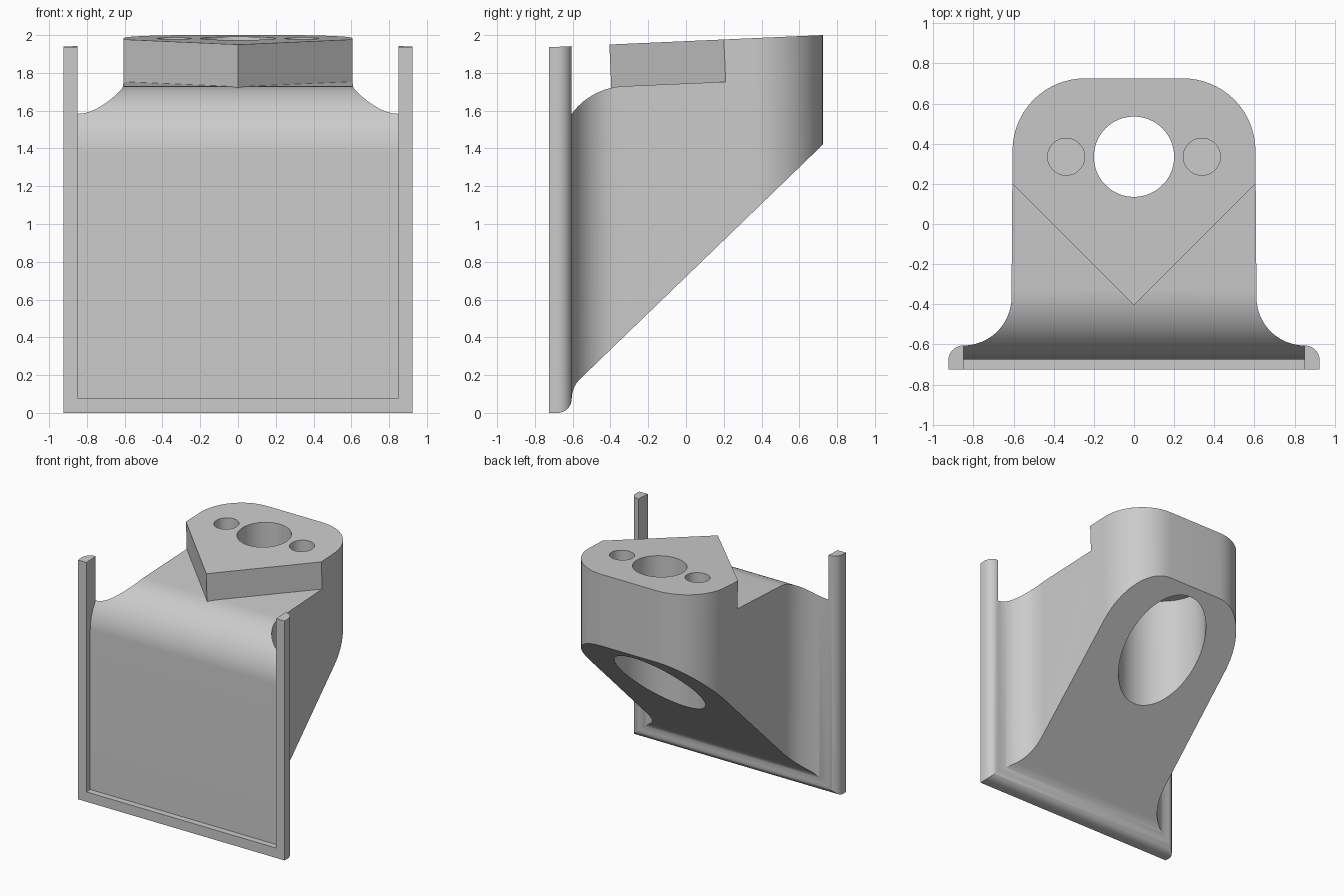
import bpy
import bmesh
from math import sin, cos, radians
from mathutils import Vector

cube = bpy.data.objects.get("Cube")
if cube:
    bpy.data.objects.remove(cube, do_unlink=True)

grey = bpy.data.materials.new("plain grey")
grey.use_nodes = True
colour = (0.6, 0.6, 0.6, 1)
grey.diffuse_color = colour
grey.node_tree.nodes["Principled BSDF"].inputs["Base Color"].default_value = colour

SLOPE = 0.0442  # gentle rise of the top faces towards the back


def arc(cx, cy, r, start, end, steps=16):
    """Points on a circular arc, angles in degrees."""
    angles = [radians(start + (end - start) * i / steps) for i in range(steps + 1)]
    return [(cx + r * cos(a), cy + r * sin(a)) for a in angles]


def prism(name, points, direction):
    """Closed solid swept from a planar loop of 3D points."""
    bm = bmesh.new()
    face = bm.faces.new([bm.verts.new(p) for p in points])
    moved = bmesh.ops.extrude_face_region(bm, geom=[face])["geom"]
    verts = [v for v in moved if isinstance(v, bmesh.types.BMVert)]
    bmesh.ops.translate(bm, verts=verts, vec=Vector(direction))
    bmesh.ops.recalc_face_normals(bm, faces=bm.faces)
    mesh = bpy.data.meshes.new(name)
    bm.to_mesh(mesh)
    bm.free()
    mesh.materials.append(grey)
    ob = bpy.data.objects.new(name, mesh)
    bpy.context.collection.objects.link(ob)
    return ob


def side_prism(name, profile, half_width):
    return prism(name, [(-half_width, y, z) for y, z in profile], (2 * half_width, 0, 0))


def bore(name, x, radius, bottom, top):
    ring = arc(x, 0.335, radius, 0, 360, 64)[:-1]
    return prism(name, [(px, py, bottom) for px, py in ring], (0, 0, top - bottom))


def combine(target, tool, operation):
    """Apply a boolean and discard the helper."""
    bpy.context.view_layer.objects.active = target
    mod = target.modifiers.new("cut", 'BOOLEAN')
    mod.operation = operation
    mod.solver = 'EXACT'
    mod.object = tool
    bpy.ops.object.modifier_apply(modifier=mod.name)
    bpy.data.objects.remove(tool, do_unlink=True)


# Plan outline: rounded back, flared front, thin rim at the sides
half = (arc(0.245, 0.365, 0.36, 90, 0)
        + arc(0.85, -0.365, 0.24, 180, 270)
        + arc(0.85, -0.68, 0.075, 90, 0, 10)
        + [(0.925, -0.725)])
outline = half + [(-x, y) for x, y in reversed(half)]
body = prism("bracket_body", [(x, y, -0.1) for x, y in outline], (0, 0, 2.3))

# Side profile: sloping top, diagonal underside, rounded lower lip
profile = ([(-0.725, 0)]
           + arc(-0.68, 0.075, 0.075, -90, 0, 10)
           + arc(-0.46, 0.075, 0.145, 180, 135, 8)[1:]
           + [(0.9, 1.59), (0.9, 1.968 + 0.9 * SLOPE), (-0.725, 1.968 - 0.725 * SLOPE)])
combine(body, side_prism("side_shape", profile, 1.2), 'INTERSECT')

# Front recess and shoulder, keeping the pointed mounting pad
shoulder = ([(-1, 0.08), (-0.675, 0.08)]
            + arc(-0.315, 1.37, 0.36, 180, 92.5, 24)
            + [(1, 1.743 + SLOPE), (1, 2.3), (-1, 2.3)])
recess = side_prism("recess_shape", shoulder, 0.85)
pad = [(0, -0.405), (1.2, 0.795), (1.2, 1.2), (-1.2, 1.2), (-1.2, 0.795)]
pad_shape = prism("pad_shape", [(x, y + SLOPE * 0.5, 1.45 + y * SLOPE) for x, y in pad],
                  (0, -SLOPE, 1))
combine(recess, pad_shape, 'DIFFERENCE')
combine(body, recess, 'DIFFERENCE')

# Central through hole, wide lower bore and two shallow bolt holes
combine(body, bore("centre_hole", 0, 0.2, 0.2, 2.3), 'DIFFERENCE')
combine(body, bore("lower_bore", 0, 0.335, 0.2, 1.67), 'DIFFERENCE')
for x in (-0.338, 0.338):
    combine(body, bore("bolt_hole", x, 0.092, 1.78, 2.3), 'DIFFERENCE')

# Smooth curved walls, crisp edges
bpy.ops.object.select_all(action='DESELECT')
body.select_set(True)
bpy.context.view_layer.objects.active = body
bpy.ops.object.shade_smooth_by_angle(angle=radians(25))
